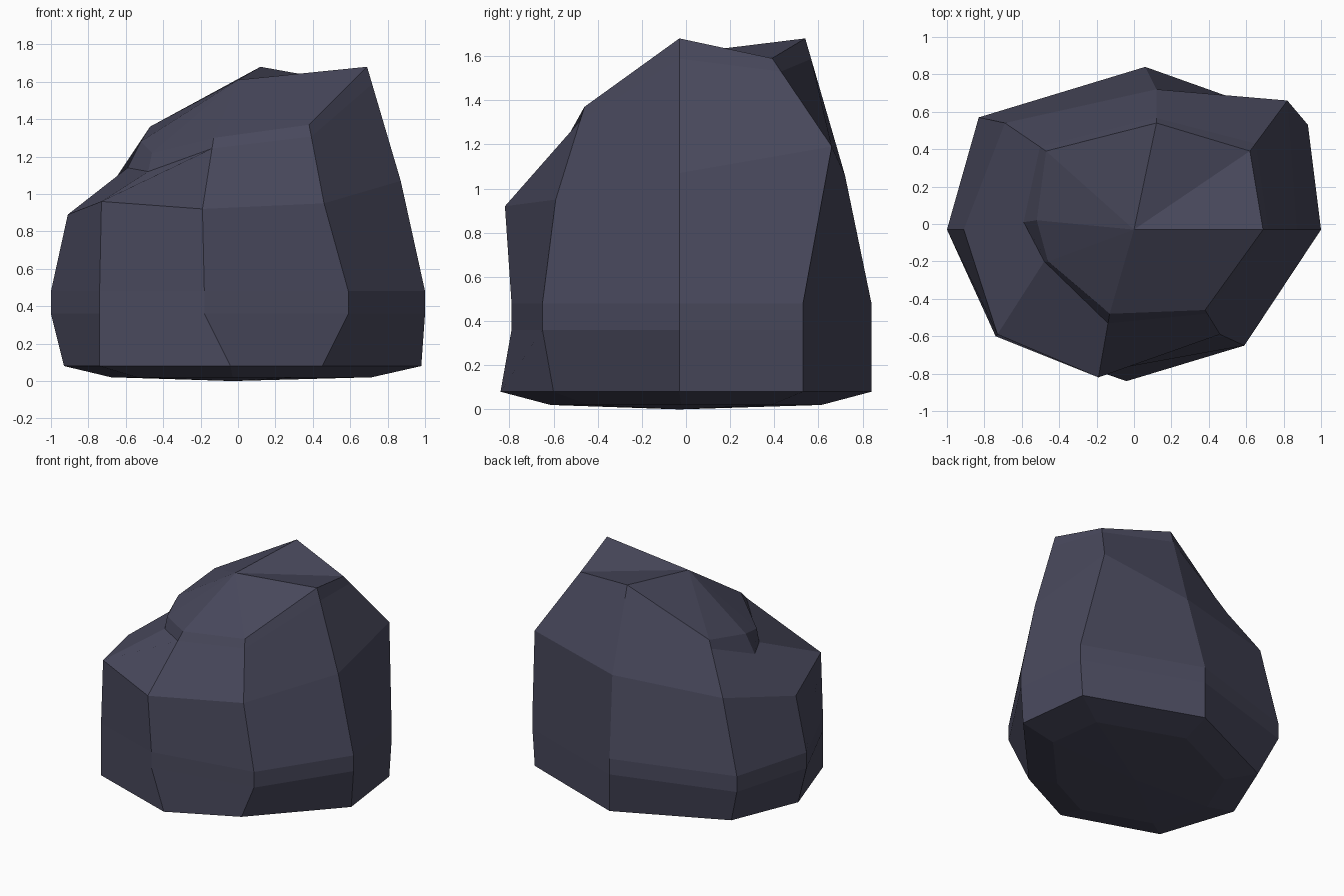
import bpy, bmesh
from mathutils import Vector

if "Cube" in bpy.data.objects:
    bpy.data.objects.remove(bpy.data.objects["Cube"])

# Slate colour for the whole boulder
slate = bpy.data.materials.new("dark slate")
slate.diffuse_color = (0.066, 0.066, 0.108, 1)
slate.use_nodes = True
slate.node_tree.nodes["Principled BSDF"].inputs["Base Color"].default_value = slate.diffuse_color

# Eight-sided cross-sections, running counter-clockwise from the right (+x)
base_plan = [(.98, -.03), (.91, .53), (.06, .84), (-.72, .48),
             (-.93, -.03), (-.74, -.60), (-.04, -.84), (.45, -.60)]
waist_plan = [(1, -.03), (.93, .53), (.06, .84), (-.83, .57),
              (-1, -.03), (-.74, -.60), (-.18, -.79), (.59, -.65)]
shoulder = [(.87, -.03, 1.07), (.82, .66, 1.19), (.12, .72, 1.06), (-.69, .54, 1.03),
            (-.91, -.03, .89), (-.73, -.59, .96), (-.19, -.82, .92), (.46, -.59, .95)]
crown = [(.69, -.03, 1.68), (.62, .39, 1.59), (.12, .54, 1.68), (-.47, .39, 1.36),
         (-.52, .02, 1.28), (-.46, -.20, 1.22), (-.13, -.48, 1.30), (.38, -.46, 1.37)]


def level(plan, z, scale=1.0):
    return [(x * scale, y * scale, z) for x, y in plan]


# Bevelled rim just under the crown, with a notched ledge on the left
rim = [Vector(a).lerp(Vector(b), .85) for a, b in zip(shoulder, crown)]
rim[4] = Vector((-.59, .01, 1.14))
rim[5] = Vector((-.48, -.20, 1.12))

bm = bmesh.new()
rings = [[bm.verts.new(p) for p in ring] for ring in (
    level(base_plan, .02, .73), level(base_plan, .08),
    level(waist_plan, .36), level(waist_plan, .48),
    shoulder, rim, crown)]

# Sides: join neighbouring rings
for low, high in zip(rings, rings[1:]):
    for i in range(8):
        j = (i + 1) % 8
        bm.faces.new((low[i], low[j], high[j], high[i]))

# Shallow underside and sloping top, each a fan around one point
for ring, tip in ((rings[0], (-.03, -.03, 0)), (rings[-1], (0, -.03, 1.61))):
    apex = bm.verts.new(tip)
    for i in range(8):
        bm.faces.new((ring[i], ring[(i + 1) % 8], apex))

bmesh.ops.recalc_face_normals(bm, faces=bm.faces[:])
mesh = bpy.data.meshes.new("boulder")
bm.to_mesh(mesh)
bm.free()
mesh.materials.append(slate)
boulder = bpy.data.objects.new("boulder", mesh)
bpy.context.collection.objects.link(boulder)
